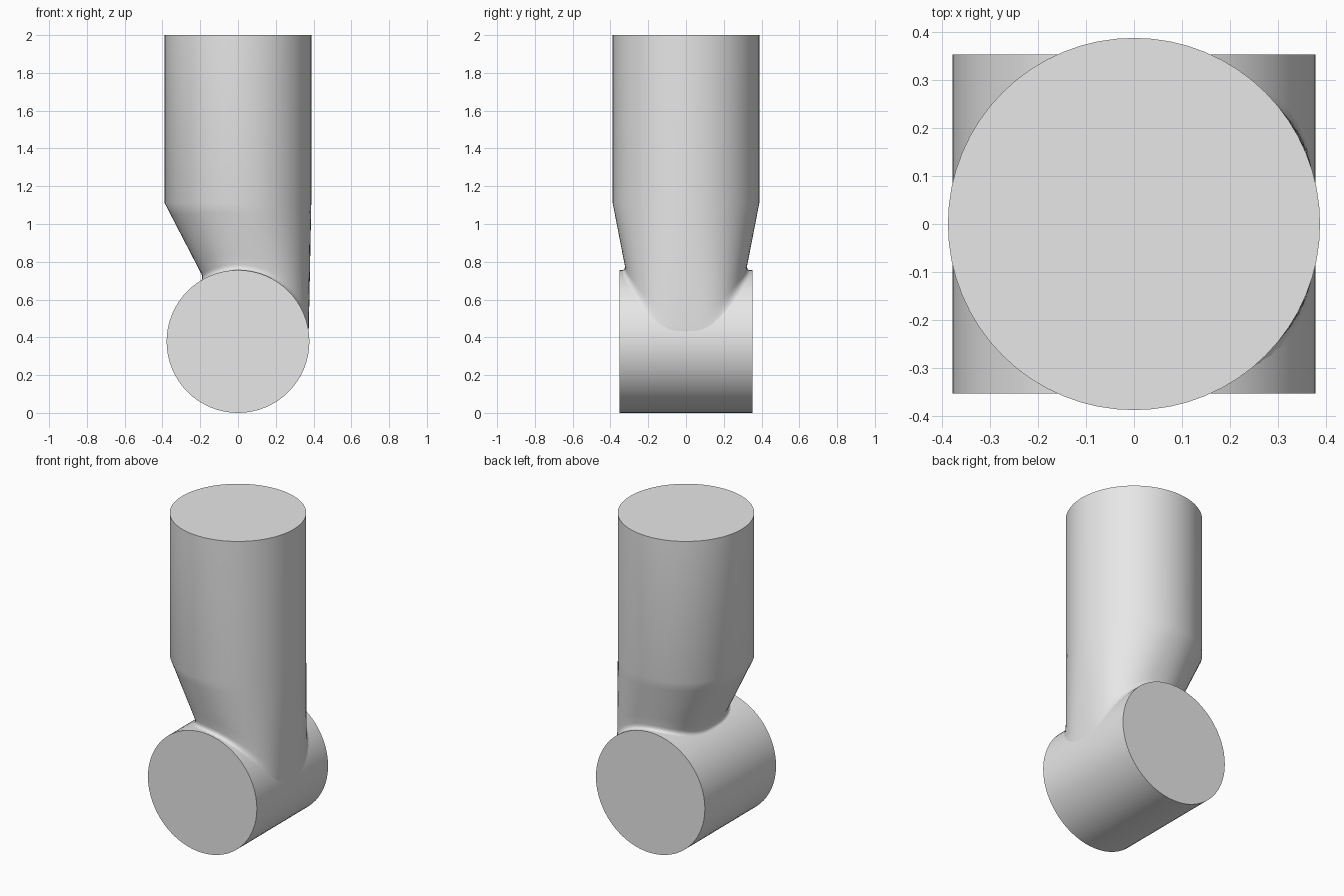
import bpy, bmesh, math
from mathutils import Vector, Matrix

if "Cube" in bpy.data.objects:
    bpy.data.objects.remove(bpy.data.objects["Cube"])

R = 0.378              # barrel radius and axis height
SHAFT_R, SHAFT_END = 0.388, 1.11
NECK_END = 0.4
SIDES = 64

grey = bpy.data.materials.new("plain grey")
grey.use_nodes = True
colour = (0.8, 0.8, 0.8, 1)
grey.diffuse_color = colour
grey.node_tree.nodes["Principled BSDF"].inputs["Base Color"].default_value = colour


def finish(name, bm):
    bmesh.ops.recalc_face_normals(bm, faces=bm.faces[:])
    mesh = bpy.data.meshes.new(name)
    bm.to_mesh(mesh)
    bm.free()
    mesh.materials.append(grey)
    ob = bpy.data.objects.new(name, mesh)
    bpy.context.collection.objects.link(ob)
    bpy.ops.object.select_all(action='DESELECT')
    ob.select_set(True)
    bpy.context.view_layer.objects.active = ob
    bpy.ops.object.shade_smooth_by_angle(angle=math.radians(35))


# Horizontal barrel, lying front to back
bm = bmesh.new()
bmesh.ops.create_cone(bm, cap_ends=True, segments=SIDES, radius1=R, radius2=R, depth=0.706,
                      matrix=Matrix.Translation((0, 0, R)) @ Matrix.Rotation(math.pi / 2, 4, 'X'))
finish("barrel", bm)


def power(v, e):
    return math.copysign(abs(v) ** e, v)


def axis_distance(p):
    return math.hypot(p.x, p.z - R)


def reach(a, b, dist):
    """Point on the line from a to b at the given distance from the barrel axis."""
    lo, hi = 0.0, 1.0
    for _ in range(30):
        mid = (lo + hi) / 2
        if axis_distance(a.lerp(b, mid)) > dist:
            lo = mid
        else:
            hi = mid
    return a.lerp(b, lo)


def column(angle):
    """One vertical strip: shaft, leaning neck, fillet onto the barrel."""
    c, s = math.cos(angle), math.sin(angle)
    top = Vector((SHAFT_R * c, SHAFT_R * s, 2))
    shoulder = Vector((top.x, top.y, SHAFT_END))
    foot = Vector((0.177 + 0.197 * power(c, 0.6), 0.25 * power(s, 0.6), NECK_END))
    start = reach(shoulder, foot, R + 0.03)
    corner = reach(shoulder, foot, R)
    toe = corner + Vector((c, s, 0)) * 0.03
    scale = (R - 0.002) / axis_distance(toe)
    toe = Vector((toe.x * scale, max(-0.352, min(0.352, toe.y)), R + (toe.z - R) * scale))
    points = [top, shoulder] + [shoulder.lerp(start, k / 6) for k in range(1, 7)]
    for k in range(1, 5):
        t = k / 4
        points.append(start.lerp(corner, t).lerp(corner.lerp(toe, t), t))
    return points


# Upright shaft with the neck that blends into the barrel
bm = bmesh.new()
columns = [[bm.verts.new(p) for p in column(2 * math.pi * i / SIDES)] for i in range(SIDES)]
for i, left in enumerate(columns):
    right = columns[(i + 1) % SIDES]
    for j in range(len(left) - 1):
        bm.faces.new((left[j], right[j], right[j + 1], left[j + 1]))
bm.faces.new([col[0] for col in columns])
finish("shaft_and_neck", bm)
